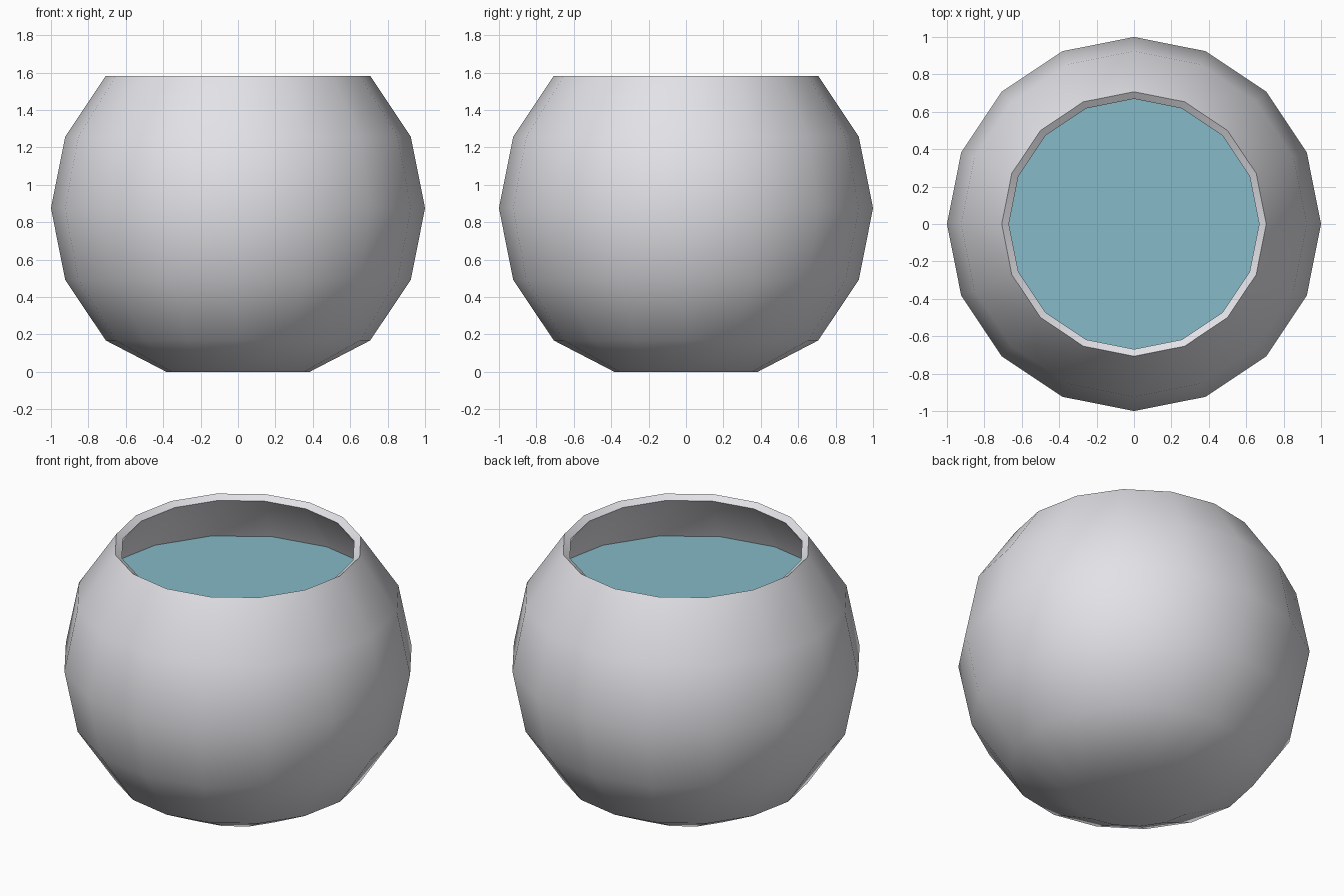
import bpy, bmesh, math

if "Cube" in bpy.data.objects:
    bpy.data.objects.remove(bpy.data.objects["Cube"])

SIDES = 16


def material(name, rgb):
    mat = bpy.data.materials.new(name)
    mat.diffuse_color = (*rgb, 1.0)
    mat.use_nodes = True
    mat.node_tree.nodes["Principled BSDF"].inputs["Base Color"].default_value = mat.diffuse_color
    return mat


def lathe(name, profile, mat, cap_top):
    """Revolve (radius, z) rings from bottom to top, closing the bottom."""
    bm = bmesh.new()
    rings = []
    for r, z in profile:
        rings.append([bm.verts.new((r * math.cos(2 * math.pi * i / SIDES),
                                    r * math.sin(2 * math.pi * i / SIDES), z))
                      for i in range(SIDES)])
    pole = bm.verts.new((0, 0, profile[0][1]))
    for i in range(SIDES):
        j = (i + 1) % SIDES
        bm.faces.new((pole, rings[0][j], rings[0][i]))
        for low, high in zip(rings, rings[1:]):
            bm.faces.new((low[i], low[j], high[j], high[i]))
    if cap_top:
        bm.faces.new(rings[-1])
    mesh = bpy.data.meshes.new(name)
    bm.to_mesh(mesh)
    bm.free()
    mesh.materials.append(mat)
    obj = bpy.data.objects.new(name, mesh)
    bpy.context.collection.objects.link(obj)
    return obj


def activate(obj):
    bpy.ops.object.select_all(action='DESELECT')
    obj.select_set(True)
    bpy.context.view_layer.objects.active = obj


glass = material("pale_grey", (0.79, 0.79, 0.83))
teal = material("water_teal", (0.24, 0.49, 0.58))

# Bowl: open sphere with a flattened base, thickened inwards
C = 0.875
angles = [math.radians(a) for a in (-45, -22.5, 0, 22.5, 45)]
outer = [(0.383, 0.0)] + [(math.cos(a), C + math.sin(a)) for a in angles]
bowl = lathe("bowl", outer, glass, False)
activate(bowl)
wall = bowl.modifiers.new("wall", 'SOLIDIFY')
wall.thickness = 0.046
wall.offset = -1
bpy.ops.object.modifier_apply(modifier=wall.name)
bpy.ops.object.shade_smooth_by_angle(angle=math.radians(40))

# Water: fills the bowl up to the ring below the rim
R = 0.95
inner = [(0.36, 0.05)] + [(R * math.cos(a), C + R * math.sin(a)) for a in angles[:-1]]
water = lathe("water", inner, teal, True)
activate(water)
bpy.ops.object.shade_smooth_by_angle(angle=math.radians(40))
